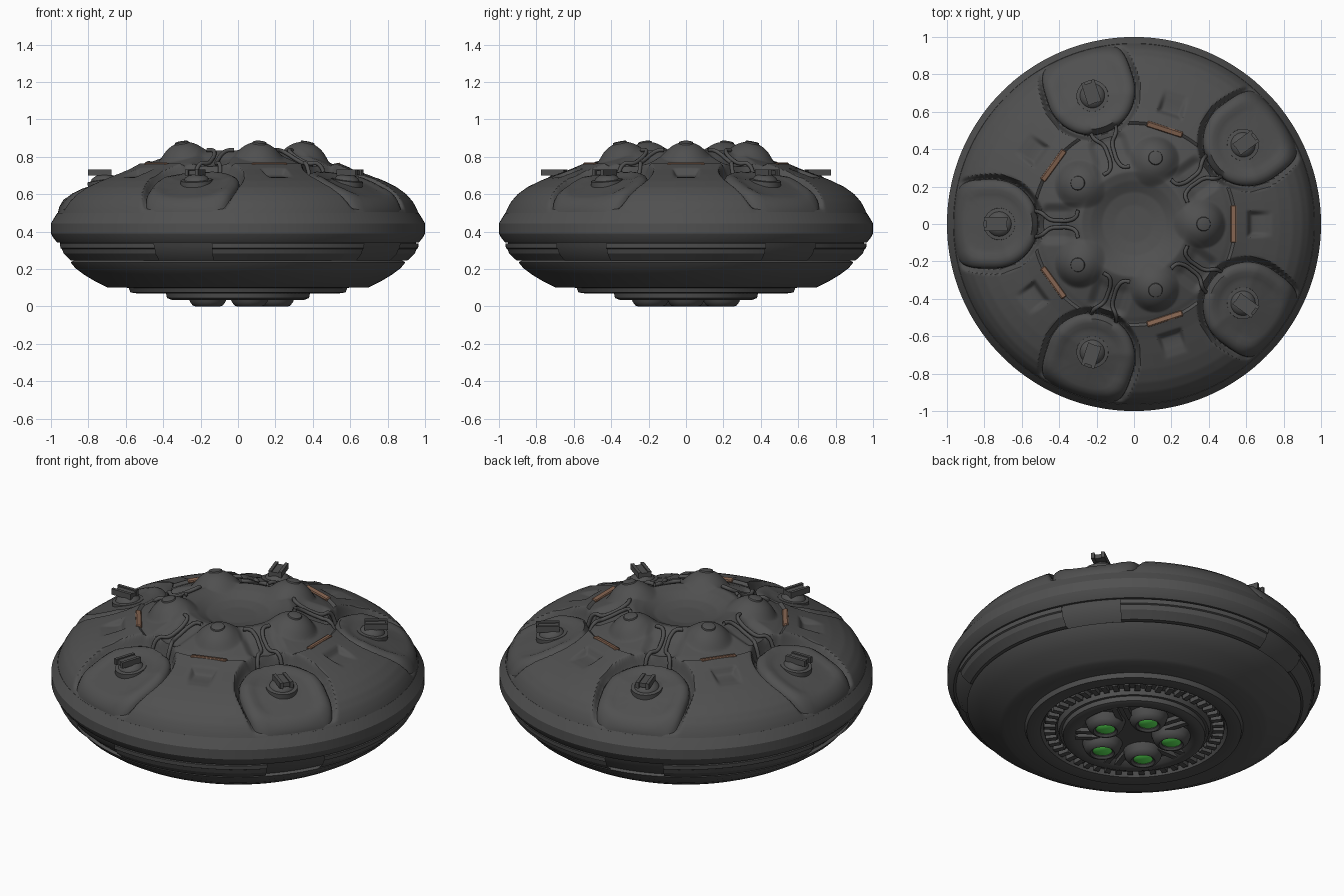
import bpy, bmesh, math
from mathutils import Matrix

if "Cube" in bpy.data.objects:
    bpy.data.objects.remove(bpy.data.objects["Cube"])

STEP = math.tau / 5
HALF = STEP / 2
POD_R = 0.75


def material(name, rgb):
    m = bpy.data.materials.new(name)
    m.use_nodes = True
    m.diffuse_color = (*rgb, 1)
    m.node_tree.nodes["Principled BSDF"].inputs["Base Color"].default_value = (*rgb, 1)
    return m


GREY = material("dark_grey", (0.08, 0.08, 0.08))
GREEN = material("glow_green", (0.13, 1.0, 0.12))
AMBER = material("dull_amber", (0.23, 0.125, 0.08))


def finish(name, bm, mat=GREY, smooth=35):
    """Turn a bmesh into a named, smooth-shaded object."""
    me = bpy.data.meshes.new(name)
    bm.to_mesh(me)
    bm.free()
    me.materials.append(mat)
    ob = bpy.data.objects.new(name, me)
    bpy.context.collection.objects.link(ob)
    bpy.ops.object.select_all(action="DESELECT")
    ob.select_set(True)
    bpy.context.view_layer.objects.active = ob
    bpy.ops.object.shade_smooth_by_angle(angle=math.radians(smooth))
    return ob


def five(ob, offset=0.0):
    """Repeat an object around the hull, five-fold."""
    ob.rotation_euler.z = offset
    for i in range(1, 5):
        c = ob.copy()
        c.name = f"{ob.name}_{i + 1}"
        c.rotation_euler.z = offset + i * STEP
        bpy.context.collection.objects.link(c)


def grid(rows, closed=True):
    """Skin rows of points into quads."""
    bm = bmesh.new()
    vs = [[bm.verts.new(p) for p in row] for row in rows]
    n = len(rows[0])
    for a, b in zip(vs, vs[1:]):
        for j in range(n if closed else n - 1):
            k = (j + 1) % n
            bm.faces.new((a[j], b[j], b[k], a[k]))
    bmesh.ops.remove_doubles(bm, verts=bm.verts, dist=1e-5)
    return bm


def lathe(profile, segs=144, start=0.0, sweep=math.tau):
    closed = sweep > 6.28
    n = segs if closed else segs + 1
    angs = [start + sweep * j / segs for j in range(n)]
    return grid([[(r * math.cos(a), r * math.sin(a), z) for a in angs] for r, z in profile], closed)


def box(bm, centre, size, turn=0.0):
    m = Matrix.Rotation(turn, 4, "Z") @ Matrix.Translation(centre) @ Matrix.Diagonal((*size, 1))
    bmesh.ops.create_cube(bm, size=1, matrix=m)


def step(a, b, x):
    t = min(max((x - a) / (b - a), 0), 1)
    return t * t * (3 - 2 * t)


# Upper deck cross-section, from crater floor to rim
DECK = [(0, .775), (.1, .777), (.17, .79), (.23, .82), (.28, .835), (.34, .825), (.42, .795),
        (.5, .765), (.53, .75), (.546, .764), (.565, .756), (.62, .733), (.7, .704),
        (.78, .672), (.85, .637), (.9, .6), (.935, .56), (.955, .525), (.966, .495)]


def base(r):
    for (r0, z0), (r1, z1) in zip(DECK, DECK[1:]):
        if r <= r1:
            return z0 + (z1 - z0) * (r - r0) / (r1 - r0)
    return DECK[-1][1]


def sink(r):
    """How far the pods sit below the deck line."""
    return (.022 + .2 * max(0, .7 - r)) * (1 - step(.8, .95, r))


def deck(r, a):
    z = base(r)
    # round bumps on the crater lip, blended into the deck
    t = (a + HALF) % STEP - HALF
    u, v = r * math.cos(t), r * math.sin(t)
    d = math.hypot(u - .345, v)
    if d < .145:
        dome = .72 + .16 * math.sqrt(1 - (d / .145) ** 2)
        k = .03
        h = max(k - abs(z - dome), 0) / k
        z = max(z, dome) + h * h * k / 4
    # square hollows in the outer panels
    q = max(abs(u - .675), abs(v))
    z -= .03 * (1 - step(.045, .075, q)) * step(.76, .62, u)
    # pod bays and the pipe valleys leading to them
    t = a % STEP - HALF
    u, v = r * math.cos(t), r * math.sin(t)
    d = math.hypot((u - POD_R) * (.6 if u > POD_R else 1), v)
    z -= (sink(r) + .035) * (1 - step(.24, .27, d)) * (1 - step(.93, .965, r))
    z -= .03 * (1 - step(.06, .12, abs(v))) * step(.28, .38, r) * (1 - step(.46, .52, r))
    return z


radii = [.966 * i / 120 for i in range(121)]
angles = [math.tau * j / 540 for j in range(540)]
finish("upper_deck", grid([[(r * math.cos(a), r * math.sin(a), deck(r, a)) for a in angles]
                           for r in radii]))

# Rim band and underside
finish("rim_band", lathe([(.955, .495), (.966, .5), (.98, .478), (1, .445), (1, .39),
                          (.985, .363), (.967, .343), (.94, .343)]), smooth=25)
finish("lower_hull", lathe([(.955, .345), (.945, .325), (.925, .285), (.88, .245), (.895, .236),
                            (.87, .205), (.82, .168), (.76, .132), (.72, .112), (.7, .102),
                            (.585, .1), (.575, .075), (.54, .07), (.5, .078), (.485, .105),
                            (.41, .105), (.4, .07), (.385, .07), (.38, .045), (.355, .036),
                            (.32, .04), (.29, .06), (0, .06)]), smooth=30)

# Raised side panels below the rim
five(finish("lower_side_panel", lathe([(.94, .338), (.966, .336), (.963, .312), (.955, .308),
                                       (.945, .282), (.905, .245), (.88, .245)],
                                      30, -.46, .92), smooth=25))

# Tooth ring around the underside hub
bm = bmesh.new()
for i in range(48):
    box(bm, (.452, 0, .094), (.06, .03, .026), math.tau * i / 48)
finish("tooth_ring", bm)

# Underside thrusters with glowing lenses, and spokes between them
bm = lathe([(.05, .03), (.053, .01), (.065, 0), (.08, .005), (.095, .025), (.108, .062)], 40)
bmesh.ops.reverse_faces(bm, faces=bm.faces)
bmesh.ops.translate(bm, verts=bm.verts, vec=(.2, 0, 0))
five(finish("thruster_ring", bm))
bm = lathe([(.054, .016), (.045, .01), (.025, .004), (0, .002)], 32)
bmesh.ops.translate(bm, verts=bm.verts, vec=(.2, 0, 0))
five(finish("thruster_lens", bm, GREEN))
bm = bmesh.new()
for side in (-1, 1):
    box(bm, (.25, side * .03, .052), (.13, .03, .03))
five(finish("hub_spoke", bm), HALF)

# Pod covers: rounded at the inner end, squared off against the rim
SECTION = [(0, -.004), (.3, -.004), (.55, -.006), (.66, 0), (.76, .01), (.86, .01),
           (.94, .0), (.985, -.015), (1, -.05)]
rows = []
for s, lift in SECTION:
    row = []
    for j in range(96):
        a = math.tau * j / 96
        c, w = math.cos(a), math.sin(a)
        front = c > 0
        u = POD_R + s * .24 * math.copysign(abs(c) ** (.5 if front else 1), c)
        v = s * .24 * math.copysign(abs(w) ** (.8 if front else 1), w)
        r = math.hypot(u, v)
        if r > .962:
            u, v, r = u * .962 / r, v * .962 / r, .962
        row.append((u, v, base(r) - sink(r) + lift))
    rows.append(row)
five(finish("pod_cover", grid(rows), smooth=40), HALF)

# Swivel mount and stubby emitter on each pod
bm = lathe([(0, .035), (.035, .032), (.06, .018), (.066, .006), (.085, .004), (.087, -.025)], 40)
bmesh.ops.transform(bm, verts=bm.verts, matrix=Matrix.Translation((.72, 0, .672))
                    @ Matrix.Rotation(.15, 4, "Y"))
five(finish("swivel_mount", bm), HALF)
bm = bmesh.new()
box(bm, (.715, 0, .69), (.055, .05, .05))
box(bm, (.735, 0, .714), (.11, .04, .024))
for side in (-1, 1):
    box(bm, (.74, side * .028, .716), (.125, .018, .034))
five(finish("pod_emitter", bm), HALF)

# Amber light bars set straight into the inner edge of each panel
bm = bmesh.new()
box(bm, (0, 0, 0), (.032, .2, .02))
bmesh.ops.bevel(bm, geom=bm.edges, offset=.005, segments=1, affect="EDGES")
bmesh.ops.transform(bm, verts=bm.verts, matrix=Matrix.Translation((.533, 0, .757))
                    @ Matrix.Rotation(-.2, 4, "Y"))
five(finish("light_bar", bm, AMBER))

# Caps on the bumps
bm = lathe([(0, .008), (.03, .006), (.036, .004), (.04, -.008)], 32)
bmesh.ops.transform(bm, verts=bm.verts, matrix=Matrix.Translation((.372, 0, .875))
                    @ Matrix.Rotation(.2, 4, "Y"))
five(finish("bump_cap", bm))

# Paired pipes running from each pod bay up to the crater lip
PATH = [(.53, .07), (.49, .055), (.45, .025), (.4, .018), (.34, .022), (.31, .04), (.3, .075)]
cu = bpy.data.curves.new("pod_pipes", "CURVE")
cu.dimensions = "3D"
cu.bevel_depth = .011
cu.bevel_resolution = 2
cu.resolution_u = 6
for side in (-1, 1):
    sp = cu.splines.new("BEZIER")
    sp.bezier_points.add(len(PATH) - 1)
    for p, (u, v) in zip(sp.bezier_points, PATH):
        z = deck(math.hypot(u, v), HALF + math.atan2(v, u))
        p.co = (u, side * v, z + .012)
        p.handle_left_type = p.handle_right_type = "AUTO"
cu.materials.append(GREY)
pipes = bpy.data.objects.new("pod_pipes", cu)
bpy.context.collection.objects.link(pipes)
five(pipes, HALF)
